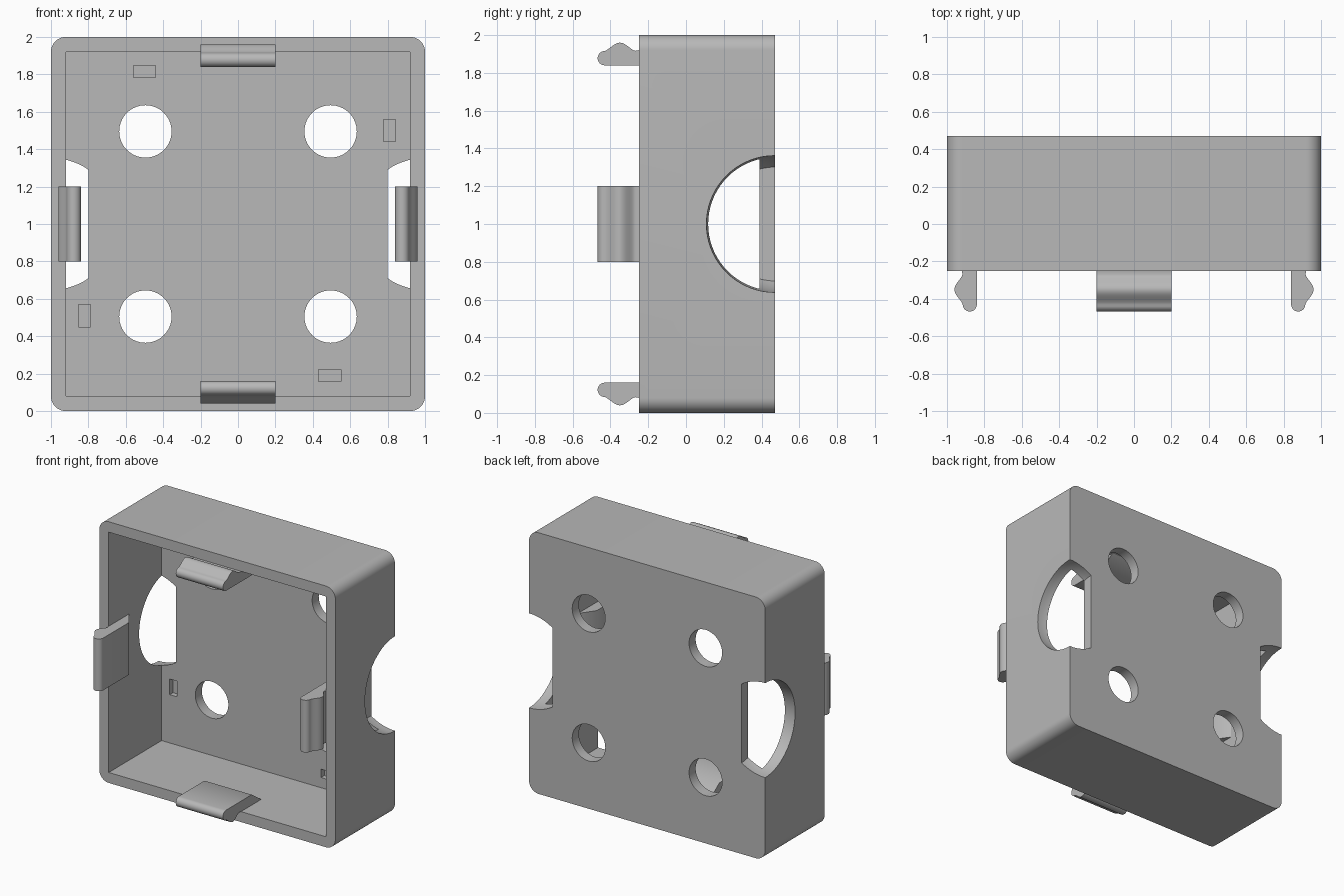
import bpy, bmesh, math
from mathutils import Matrix, Vector

if "Cube" in bpy.data.objects:
    bpy.data.objects.remove(bpy.data.objects["Cube"], do_unlink=True)

FRONT, BACK, FLOOR = -0.25, 0.47, 0.39   # depths of rim, back face, inner face
INNER = 0.92                             # half width of the cavity

grey = bpy.data.materials.new("light grey plastic")
grey.use_nodes = True
colour = (0.48, 0.48, 0.48, 1)
grey.diffuse_color = colour
grey.node_tree.nodes["Principled BSDF"].inputs["Base Color"].default_value = colour


def make_object(name, bm):
    bmesh.ops.recalc_face_normals(bm, faces=bm.faces)
    mesh = bpy.data.meshes.new(name)
    bm.to_mesh(mesh)
    bm.free()
    mesh.materials.append(grey)
    obj = bpy.data.objects.new(name, mesh)
    bpy.context.collection.objects.link(obj)
    return obj


def add_box(bm, low, high):
    low, high = Vector(low), Vector(high)
    matrix = Matrix.Translation((low + high) / 2) @ Matrix.Diagonal((*(high - low), 1))
    return bmesh.ops.create_cube(bm, size=1, matrix=matrix)["verts"]


def smooth(obj):
    bpy.ops.object.select_all(action="DESELECT")
    obj.select_set(True)
    bpy.context.view_layer.objects.active = obj
    bpy.ops.object.shade_smooth_by_angle(angle=math.radians(35))


# Outer block with rounded corners
bm = bmesh.new()
add_box(bm, (-1, FRONT, 0), (1, BACK, 2))
corners = [e for e in bm.edges if abs(e.verts[0].co.y - e.verts[1].co.y) > 0.1]
bmesh.ops.bevel(bm, geom=corners, offset=0.08, segments=10, profile=0.5, affect="EDGES")
housing = make_object("housing", bm)

# Cavity cutter
cutters = []
bm = bmesh.new()
add_box(bm, (-INNER, FRONT - 0.2, 1 - INNER), (INNER, FLOOR, 1 + INNER))
cutters.append(make_object("cavity_cutter", bm))

# Mounting hole and shallow pocket cutters in the back plate
bm = bmesh.new()
for x in (-0.495, 0.495):
    for z in (0.505, 1.495):
        bmesh.ops.create_cone(
            bm, cap_ends=True, segments=64, radius1=0.14, radius2=0.14, depth=0.4,
            matrix=Matrix.Translation((x, 0.43, z)) @ Matrix.Rotation(math.pi / 2, 4, "X"))
for x, z, w, h in ((-0.5, 1.815, 0.06, 0.032), (0.81, 1.5, 0.032, 0.06),
                   (-0.82, 0.51, 0.032, 0.06), (0.49, 0.19, 0.06, 0.032)):
    add_box(bm, (x - w, FLOOR - 0.05, z - h), (x + w, FLOOR + 0.04, z + h))
cutters.append(make_object("hole_cutter", bm))

# Domed side notch cutters, flattened on the inner side
for side, name in ((1, "left"), (-1, "right")):
    bm = bmesh.new()
    bmesh.ops.create_uvsphere(
        bm, u_segments=72, v_segments=36, radius=0.362,
        matrix=Matrix.Translation((side, BACK, 1)) @ Matrix.Rotation(math.pi / 2, 4, "Y"))
    cut = bmesh.ops.bisect_plane(
        bm, geom=bm.verts[:] + bm.edges[:] + bm.faces[:],
        plane_co=(side * 0.8, 0, 0), plane_no=(-side, 0, 0), clear_outer=True)
    rim = [g for g in cut["geom_cut"] if isinstance(g, bmesh.types.BMEdge)]
    bmesh.ops.holes_fill(bm, edges=rim)
    cutters.append(make_object(name + "_notch_cutter", bm))

for cutter in cutters:
    cutter.hide_render = True
    mod = housing.modifiers.new(cutter.name, "BOOLEAN")
    mod.operation, mod.solver, mod.object = "DIFFERENCE", "EXACT", cutter

# Apply the cuts and drop the helpers
bpy.context.view_layer.objects.active = housing
for mod in list(housing.modifiers):
    bpy.ops.object.modifier_apply(modifier=mod.name)
for cutter in cutters:
    bpy.data.objects.remove(cutter, do_unlink=True)
smooth(housing)

# Snap clip profile: (depth, distance from the centre)
profile = [(0.01, INNER + 0.01), (-0.12, 0.84), (-0.43, 0.84)]
for i in range(1, 13):                       # rounded tip
    a = math.pi * i / 12
    profile.append((-0.43 - 0.038 * math.sin(a), 0.878 - 0.038 * math.cos(a)))
for i in range(1, 17):                       # rounded catch
    t = i / 16
    y = -0.43 + 0.16 * t
    profile.append((y, 0.917 + 0.043 * math.sin(math.pi * t) ** 1.5))
profile += [(FRONT, INNER), (FRONT + 0.01, INNER + 0.01)]

# Four clips, turned about the centre
for turn, name in enumerate(("bottom", "right", "top", "left")):
    bm = bmesh.new()
    face = bm.faces.new([bm.verts.new((-0.2, y, -d)) for y, d in profile])
    sweep = bmesh.ops.extrude_face_region(bm, geom=[face])["geom"]
    bmesh.ops.translate(bm, vec=(0.4, 0, 0),
                        verts=[g for g in sweep if isinstance(g, bmesh.types.BMVert)])
    bmesh.ops.transform(
        bm, verts=bm.verts,
        matrix=Matrix.Translation((0, 0, 1)) @ Matrix.Rotation(turn * math.pi / 2, 4, "Y"))
    smooth(make_object(name + "_clip", bm))
